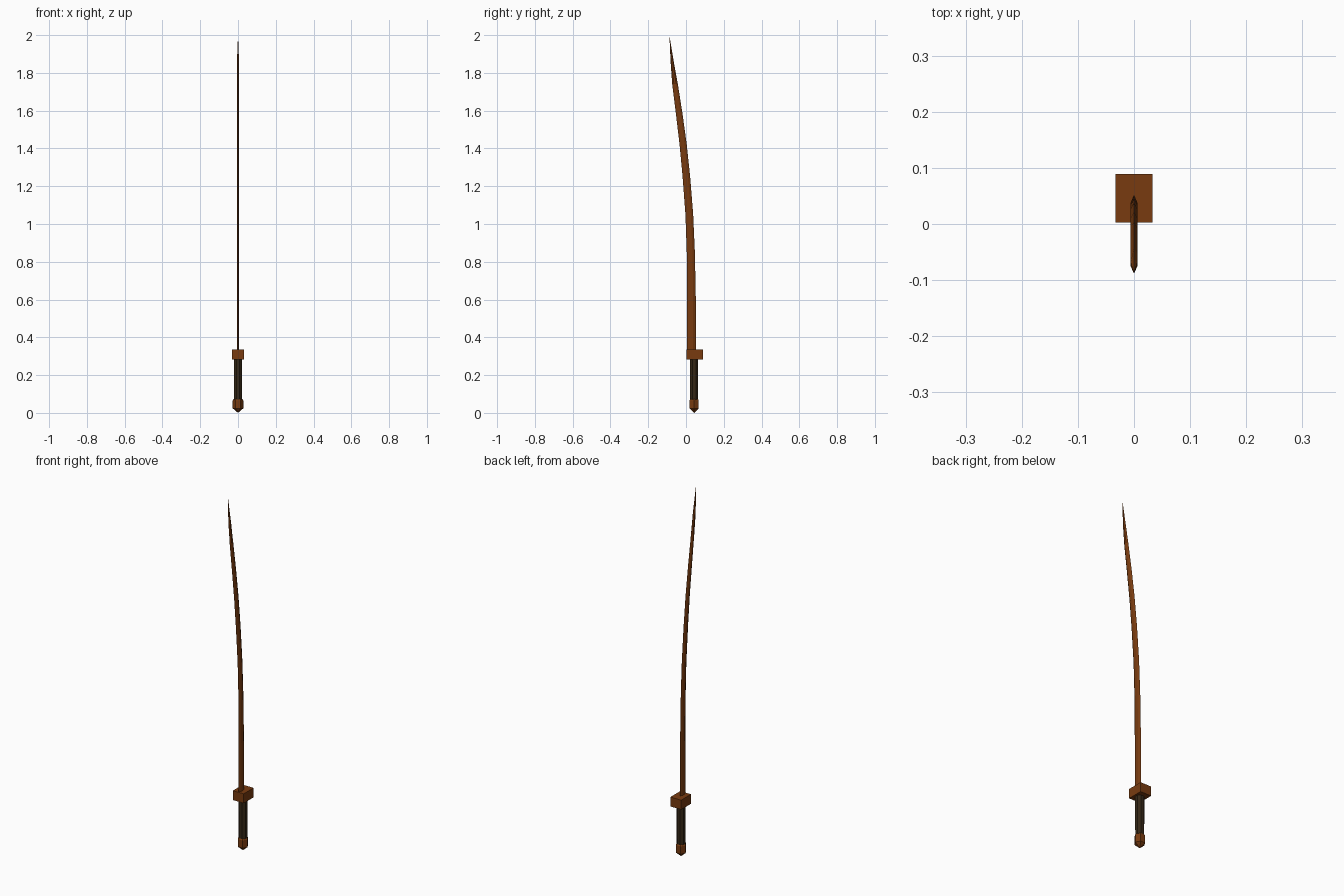
import bpy, bmesh, math

if "Cube" in bpy.data.objects:
    bpy.data.objects.remove(bpy.data.objects["Cube"])

CY = 0.043  # y of the grip axis


def material(name, rgb):
    m = bpy.data.materials.new(name)
    m.diffuse_color = (*rgb, 1)
    m.use_nodes = True
    m.node_tree.nodes["Principled BSDF"].inputs["Base Color"].default_value = m.diffuse_color
    return m


BROWN = material("warm brown", (0.19, 0.044, 0.005))
DARK = material("dark leather", (0.035, 0.02, 0.008))


def loft(name, rings, mat):
    """Skin a list of equal-length vertex rings; a one-point ring closes to a tip."""
    bm = bmesh.new()
    loops = [[bm.verts.new(p) for p in r] for r in rings]
    for a, b in zip(loops, loops[1:]):
        n = max(len(a), len(b))
        for i in range(n):
            j = (i + 1) % n
            if len(a) == 1:
                bm.faces.new((a[0], b[j], b[i]))
            elif len(b) == 1:
                bm.faces.new((a[i], a[j], b[0]))
            else:
                bm.faces.new((a[i], a[j], b[j], b[i]))
    for end in (loops[0], loops[-1]):
        if len(end) > 2:
            bm.faces.new(end)
    bmesh.ops.recalc_face_normals(bm, faces=bm.faces)
    me = bpy.data.meshes.new(name)
    bm.to_mesh(me)
    bm.free()
    me.materials.append(mat)
    ob = bpy.data.objects.new(name, me)
    bpy.context.collection.objects.link(ob)
    return ob


def ring(n, r, z, turn=0.0):
    if r == 0:
        return [(0, CY, z)]
    return [(r * math.cos(turn + math.tau * i / n),
             CY + r * math.sin(turn + math.tau * i / n), z) for i in range(n)]


# Blade: six-sided section swept along the curve (z, cutting edge y, back y)
stations = [(0.31, 0.006, 0.052), (0.60, 0.006, 0.052), (0.85, 0.004, 0.047),
            (1.05, -0.003, 0.038), (1.25, -0.018, 0.022), (1.42, -0.034, 0.004),
            (1.58, -0.053, -0.018), (1.74, -0.073, -0.043), (1.85, -0.081, -0.063)]
T = 0.006
blade = []
for z, f, b in stations:
    w = b - f
    blade.append([(0, f, z), (T, f + 0.3 * w, z), (T, b - 0.3 * w, z),
                  (0, b, z), (-T, b - 0.3 * w, z), (-T, f + 0.3 * w, z)])
blade.append([(0, -0.088, 2.0)])
loft("blade", blade, BROWN)

# Guard: plain block
gx, y0, y1 = 0.033, 0.003, 0.089
loft("guard", [[(-gx, y0, z), (gx, y0, z), (gx, y1, z), (-gx, y1, z)]
               for z in (0.283, 0.335)], BROWN)

# Grip: eight-sided, slightly flared at the top
loft("grip", [ring(8, 0.0225, 0.06, math.pi / 8), ring(8, 0.0235, 0.29, math.pi / 8)], DARK)

# Pommel: six-sided cap with a pointed base
loft("pommel", [ring(6, 0, 0.0), ring(6, 0.028, 0.024),
                ring(6, 0.028, 0.066), ring(6, 0.022, 0.074)], BROWN)
